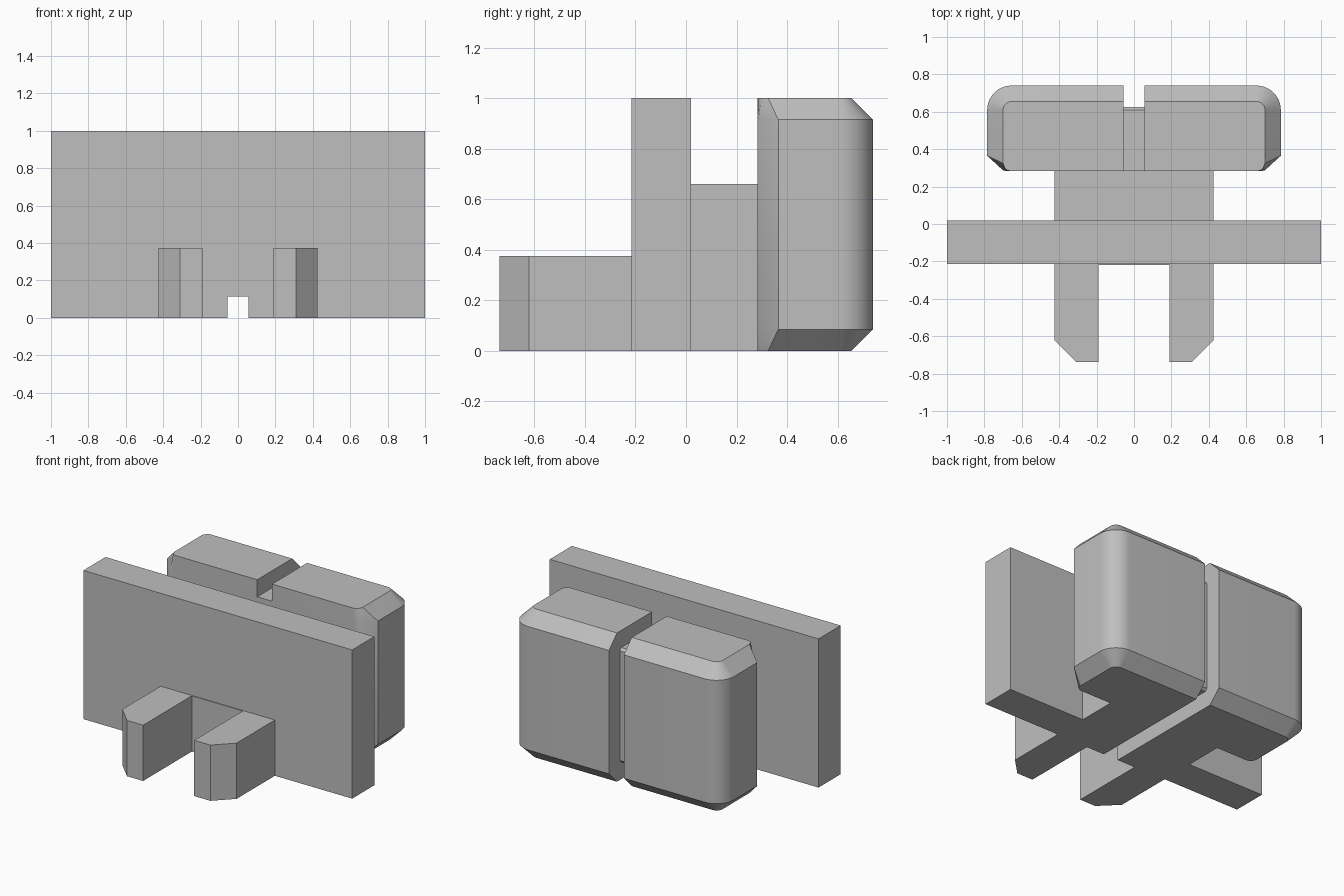
import bpy, bmesh, math
from mathutils import Vector

cube = bpy.data.objects.get("Cube")
if cube:
    bpy.data.objects.remove(cube, do_unlink=True)

grey = bpy.data.materials.new("plain grey")
grey.use_nodes = True
colour = (0.52, 0.52, 0.52, 1)
grey.diffuse_color = colour
grey.node_tree.nodes["Principled BSDF"].inputs["Base Color"].default_value = colour


def loft(name, rings, mirror=False, smooth=False):
    """Solid skinned through rings of matching points, capped at both ends."""
    bm = bmesh.new()
    loops = [[bm.verts.new(p) for p in ring] for ring in rings]
    n = len(loops[0])
    for a, b in zip(loops, loops[1:]):
        for i in range(n):
            j = (i + 1) % n
            bm.faces.new((a[i], a[j], b[j], b[i]))
    bm.faces.new(loops[0])
    bm.faces.new(loops[-1])
    bmesh.ops.recalc_face_normals(bm, faces=bm.faces)
    mesh = bpy.data.meshes.new(name)
    bm.to_mesh(mesh)
    bm.free()
    mesh.materials.append(grey)
    obj = bpy.data.objects.new(name, mesh)
    bpy.context.collection.objects.link(obj)
    if mirror:
        obj.modifiers.new("mirror", "MIRROR").use_mirror_merge = False
    if smooth:
        bpy.ops.object.select_all(action="DESELECT")
        obj.select_set(True)
        bpy.context.view_layer.objects.active = obj
        bpy.ops.object.shade_smooth_by_angle(angle=math.radians(28))
    return obj


GAP = 0.055      # half width of the central groove
DEPTH = 0.115    # depth of the central groove


def notched_slab(name, half, y0, y1, top):
    """Upright slab with the groove running along its underside."""
    side = [(GAP, 0), (half, 0), (half, top)]
    profile = side + [(-x, z) for x, z in reversed(side)]
    profile += [(-GAP, DEPTH), (GAP, DEPTH)]
    loft(name, [[(x, y, z) for x, z in profile] for y in (y0, y1)])


# Wide front plate, narrow neck behind it, thin web between the prongs
notched_slab("wall_plate", 1.0, -0.215, 0.02, 1.0)
notched_slab("neck", 0.425, 0.02, 0.283, 0.66)
notched_slab("prong_web", 0.19, -0.22, -0.215, 0.375)

# Pair of prongs with clipped outer corners
prong = [(0.19, -0.215), (0.19, -0.737), (0.31, -0.737),
         (0.425, -0.622), (0.425, -0.215)]
loft("prongs", [[(x, y, z) for x, y in prong] for z in (0, 0.375)], mirror=True)

# Core at the bottom of the groove between the two rear halves
core = [(0.283, DEPTH), (0.61, DEPTH), (0.625, DEPTH + 0.016),
        (0.625, 0.869), (0.61, 0.885), (0.283, 0.885)]
loft("groove_core", [[(x, y, z) for y, z in core] for x in (-GAP, GAP)])


# Rear halves: rounded back corner, clipped front corner, bevelled top and bottom
def outline(front, radius):
    centre = Vector((0.655, 0.61))
    arc = [centre + radius * Vector((math.cos(a), math.sin(a)))
           for a in (math.radians(90 * i / 12) for i in range(13))]
    return [(GAP, 0.283)] + front + [tuple(p) for p in arc] + [(GAP, 0.61 + radius)]


full = outline([(0.655, 0.283), (0.68, 0.283), (0.70, 0.287), (0.785, 0.365)], 0.13)
inset = outline([(0.655, 0.283), (0.675, 0.286), (0.69, 0.297), (0.70, 0.325)], 0.045)
levels = [(inset, 0), (full, 0.085), (full, 0.915), (inset, 1)]
loft("rear_halves", [[(x, y, z) for x, y in ring] for ring, z in levels],
     mirror=True, smooth=True)
